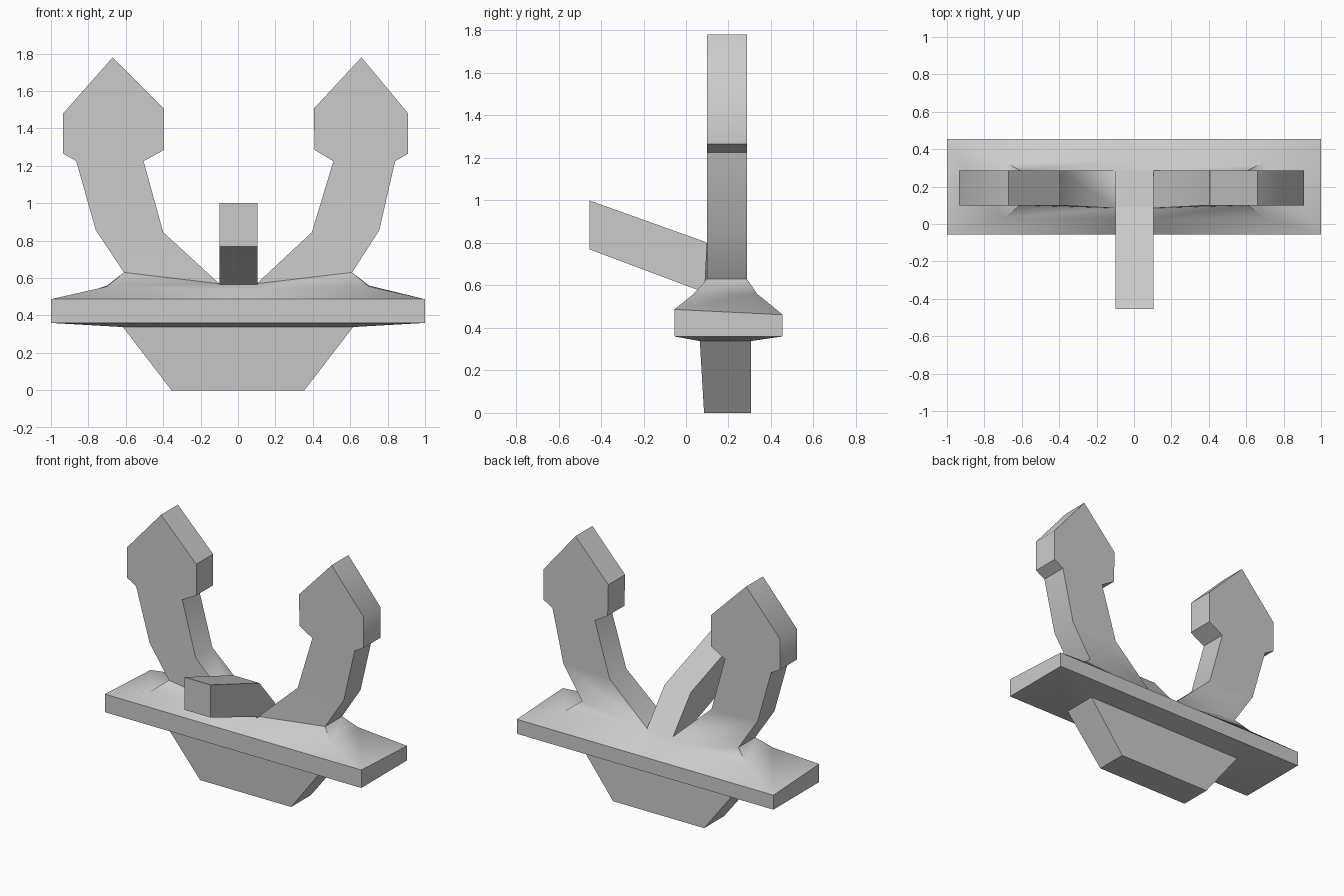
import bpy, bmesh

if "Cube" in bpy.data.objects:
    bpy.data.objects.remove(bpy.data.objects["Cube"])

C = 0.10            # half width of the middle strip under the shank
YF, YB = 0.10, 0.287  # front and back of the arms


def make_object(name, bm, angle):
    bmesh.ops.recalc_face_normals(bm, faces=bm.faces)
    mesh = bpy.data.meshes.new(name)
    bm.to_mesh(mesh)
    bm.free()
    ob = bpy.data.objects.new(name, mesh)
    bpy.context.collection.objects.link(ob)
    bpy.ops.object.select_all(action='DESELECT')
    ob.select_set(True)
    bpy.context.view_layer.objects.active = ob
    bpy.ops.object.shade_smooth_by_angle(angle=angle)


def ring(bm, half, yf, yb, zf, zb, zf_mid, zb_mid, yf_mid=None):
    """Eight points: four along the front, four back along the rear."""
    ym = yf if yf_mid is None else yf_mid
    pts = [(-half, yf, zf), (-C, ym, zf_mid), (C, ym, zf_mid), (half, yf, zf),
           (half, yb, zb), (C, yb, zb_mid), (-C, yb, zb_mid), (-half, yb, zb)]
    return [bm.verts.new(p) for p in pts]


def bridge(bm, a, b):
    n = len(a)
    for i in range(n):
        j = (i + 1) % n
        bm.faces.new((a[i], a[j], b[j], b[i]))


# Keel, plate and sloped skirt as stacked rings
bm = bmesh.new()
rings = [
    ring(bm, 0.355, 0.085, 0.305, 0, 0, 0, 0),
    ring(bm, 0.615, 0.065, 0.305, 0.338, 0.338, 0.338, 0.338),
    ring(bm, 1.0, -0.055, 0.455, 0.36, 0.36, 0.36, 0.36),
    ring(bm, 1.0, -0.055, 0.455, 0.487, 0.462, 0.487, 0.462),
    ring(bm, 0.70, 0.03, 0.335, 0.555, 0.56, 0.54, 0.53),
    ring(bm, 0.61, YF, YB, 0.63, 0.63, 0.57, 0.57, 0.085),
]
bm.faces.new(rings[0])
for a, b in zip(rings, rings[1:]):
    bridge(bm, a, b)
top = rings[-1]
bm.faces.new((top[1], top[2], top[5], top[6]))

# Arms grow from the skirt: (outer x, outer z, inner x, inner z) per station
left_arm = [(0.76, 0.855, 0.40, 0.845), (0.865, 1.225, 0.505, 1.225),
            (0.935, 1.265, 0.395, 1.285), (0.935, 1.48, 0.395, 1.505)]
right_arm = [(0.755, 0.855, 0.395, 0.845), (0.84, 1.225, 0.51, 1.225),
             (0.91, 1.265, 0.41, 1.285), (0.91, 1.48, 0.405, 1.505)]
for side, stations, tip_x, start in (
        (-1, left_arm, 0.67, [top[i] for i in (0, 1, 6, 7)]),
        (1, right_arm, 0.66, [top[i] for i in (3, 2, 5, 4)])):
    last = start
    for ox, oz, ix, iz in stations:
        new = [bm.verts.new((side * x, y, z)) for x, y, z in
               ((ox, YF, oz), (ix, YF, iz), (ix, YB, iz), (ox, YB, oz))]
        bridge(bm, last, new)
        last = new
    # pointed fluke tip
    tf, tb = [bm.verts.new((side * tip_x, y, 1.78)) for y in (YF, YB)]
    bm.faces.new((last[0], last[1], tf))
    bm.faces.new((last[2], last[3], tb))
    bm.faces.new((last[1], last[2], tb, tf))
    bm.faces.new((last[3], last[0], tf, tb))
make_object("anchor_body", bm, 0.75)

# Shank reaching forward from between the arms
bm = bmesh.new()
profile = [(-0.455, 1.0), (0.09, 0.805), (0.287, 0.57), (0.287, 0.54),
           (0.10, 0.54), (0.065, 0.575), (-0.455, 0.77)]
sides = [[bm.verts.new((x, y, z)) for y, z in profile] for x in (-0.1, 0.104)]
bridge(bm, *sides)
for s in sides:
    bm.faces.new(s)
make_object("shank", bm, 0.5)
